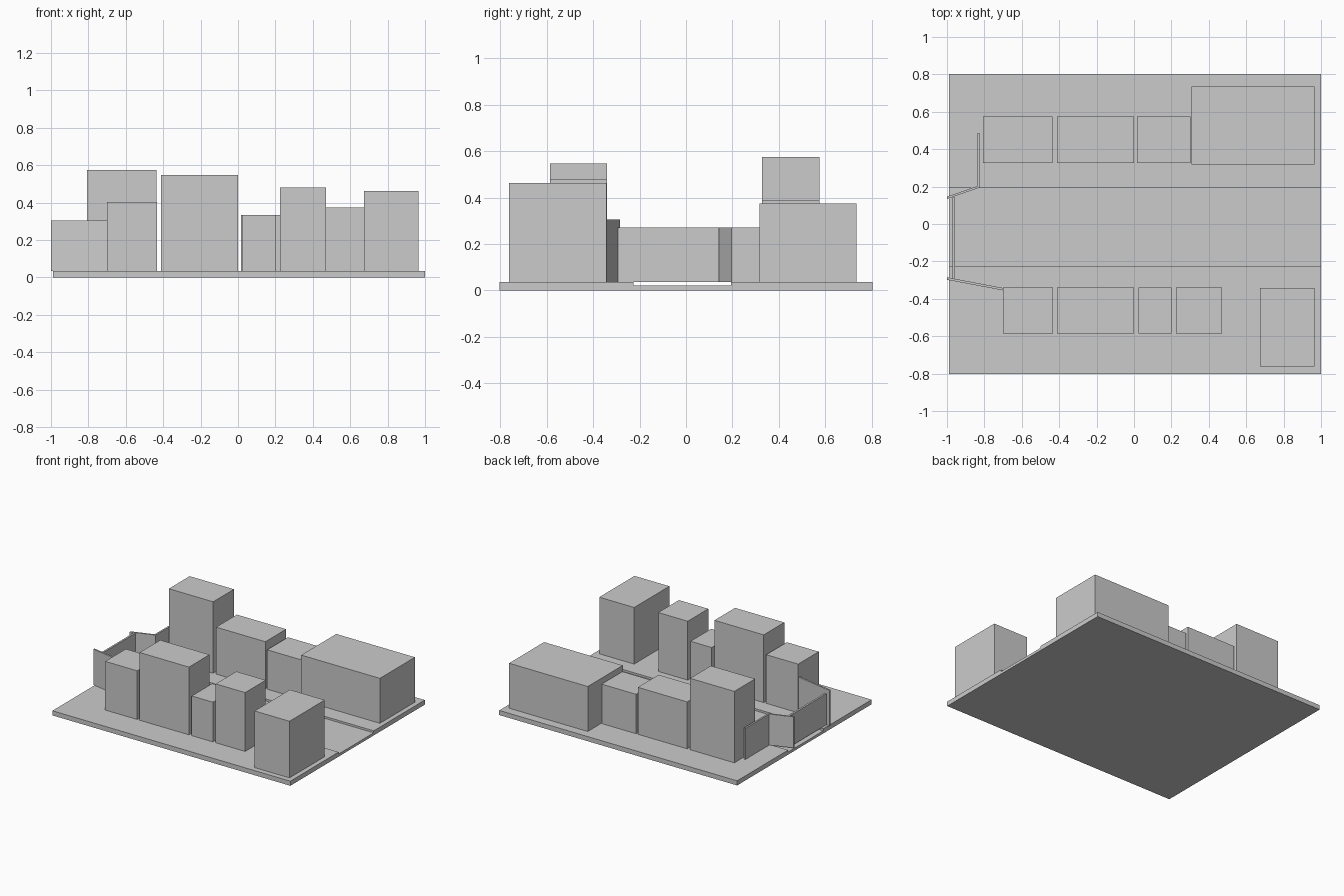
import bpy, bmesh

if "Cube" in bpy.data.objects:
    bpy.data.objects.remove(bpy.data.objects["Cube"])

TOP = 0.035   # pavement height
ROAD = 0.02   # sunken road height


def prism(name, points, to_3d, depth):
    """Extrude a flat outline along a depth vector."""
    bm = bmesh.new()
    face = bm.faces.new([bm.verts.new(to_3d(*p)) for p in points])
    new = bmesh.ops.extrude_face_region(bm, geom=[face])["geom"]
    bmesh.ops.translate(bm, vec=depth,
                        verts=[v for v in new if isinstance(v, bmesh.types.BMVert)])
    bmesh.ops.recalc_face_normals(bm, faces=bm.faces)
    mesh = bpy.data.meshes.new(name)
    bm.to_mesh(mesh)
    bm.free()
    obj = bpy.data.objects.new(name, mesh)
    bpy.context.collection.objects.link(obj)
    return obj


def upright(name, plan, top):
    """Raise a plan outline from the pavement to a given height."""
    return prism(name, plan, lambda x, y: (x, y, TOP), (0, 0, top - TOP))


def block(name, x0, x1, y0, y1, top):
    return upright(name, [(x0, y0), (x1, y0), (x1, y1), (x0, y1)], top)


# Ground slab with a sunken road running along x
section = [(-0.803, 0), (0.803, 0), (0.803, TOP), (0.193, TOP),
           (0.193, ROAD), (-0.227, ROAD), (-0.227, TOP), (-0.803, TOP)]
prism("street_ground", section, lambda y, z: (-0.99, y, z), (1.99, 0, 0))

# Row of buildings on the front side: x0, x1, top
for i, (x0, x1, top) in enumerate([(-0.70, -0.433, 0.403), (-0.412, 0.0, 0.547),
                                   (0.023, 0.20, 0.335), (0.224, 0.47, 0.48)]):
    block(f"front_building_{i + 1}", x0, x1, -0.586, -0.34, top)
block("front_corner_building", 0.673, 0.965, -0.763, -0.342, 0.463)

# Row of buildings on the back side
for i, (x0, x1, top) in enumerate([(-0.807, -0.437, 0.575), (-0.412, 0.0, 0.39),
                                   (0.015, 0.302, 0.333)]):
    block(f"back_building_{i + 1}", x0, x1, 0.327, 0.575, top)
block("back_corner_building", 0.307, 0.965, 0.317, 0.735, 0.375)

# Thin walls closing the left end of the street
upright("front_slanted_wall", [(-1.0, -0.298), (-0.70, -0.355),
                               (-0.70, -0.342), (-1.0, -0.285)], 0.305)
block("end_wall", -0.97, -0.956, -0.292, 0.143, 0.27)
upright("back_slanted_wall", [(-1.0, 0.134), (-0.825, 0.195),
                              (-0.825, 0.207), (-1.0, 0.146)], 0.27)
block("back_side_wall", -0.838, -0.825, 0.197, 0.487, 0.27)
